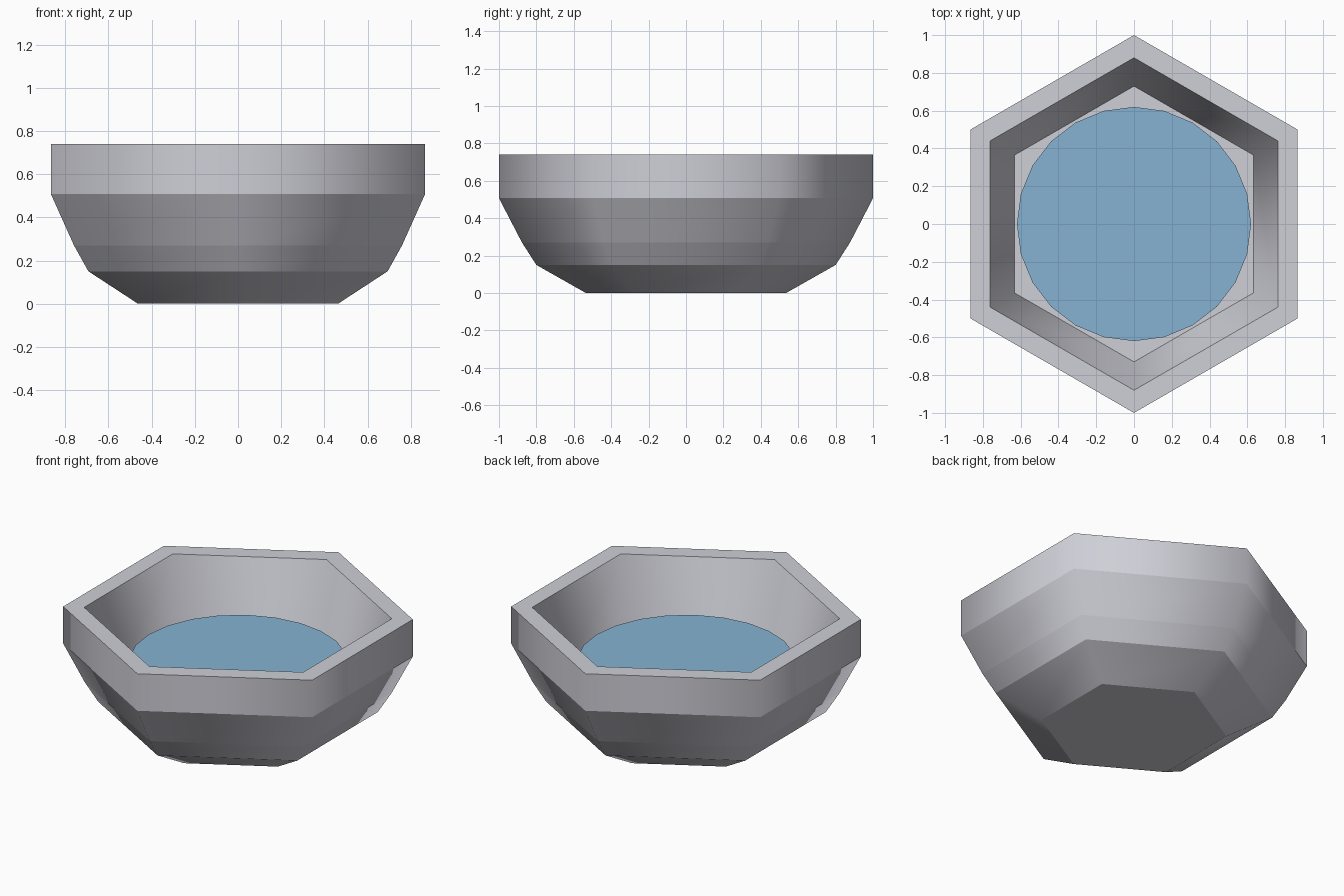
import bpy, bmesh, math

if "Cube" in bpy.data.objects:
    bpy.data.objects.remove(bpy.data.objects["Cube"])


def material(name, rgb):
    m = bpy.data.materials.new(name)
    m.diffuse_color = (*rgb, 1.0)
    m.use_nodes = True
    m.node_tree.nodes["Principled BSDF"].inputs["Base Color"].default_value = m.diffuse_color
    return m


def ring(bm, sides, radius, z):
    # First corner points along +y
    step = 2 * math.pi / sides
    return [bm.verts.new((radius * math.cos(math.pi / 2 + i * step),
                          radius * math.sin(math.pi / 2 + i * step), z))
            for i in range(sides)]


def finish(bm, name, mat):
    mesh = bpy.data.meshes.new(name)
    bm.to_mesh(mesh)
    bm.free()
    mesh.materials.append(mat)
    obj = bpy.data.objects.new(name, mesh)
    bpy.context.collection.objects.link(obj)
    return obj


stone = material("pale grey stone", (0.62, 0.62, 0.68))
blue = material("water blue", (0.24, 0.45, 0.65))

# Hexagonal basin: (radius, height) from the base, up the outside, down the inside
profile = [(0.535, 0.0), (0.80, 0.15), (0.877, 0.27), (1.0, 0.507),
           (1.0, 0.74), (0.88, 0.74), (0.73, 0.27)]
bm = bmesh.new()
rings = [ring(bm, 6, r, z) for r, z in profile]
for low, high in zip(rings, rings[1:]):
    for i in range(6):
        j = (i + 1) % 6
        bm.faces.new((low[i], low[j], high[j], high[i])).smooth = True
bm.faces.new(rings[0][::-1])
bm.faces.new(rings[-1])
# Shading runs smoothly around each band, with a crease between bands
for e in bm.edges:
    if abs(e.verts[0].co.z - e.verts[1].co.z) < 1e-5:
        e.smooth = False
finish(bm, "basin", stone)

# Round water surface
bm = bmesh.new()
bm.faces.new(ring(bm, 24, 0.62, 0.44))
finish(bm, "water_surface", blue)
